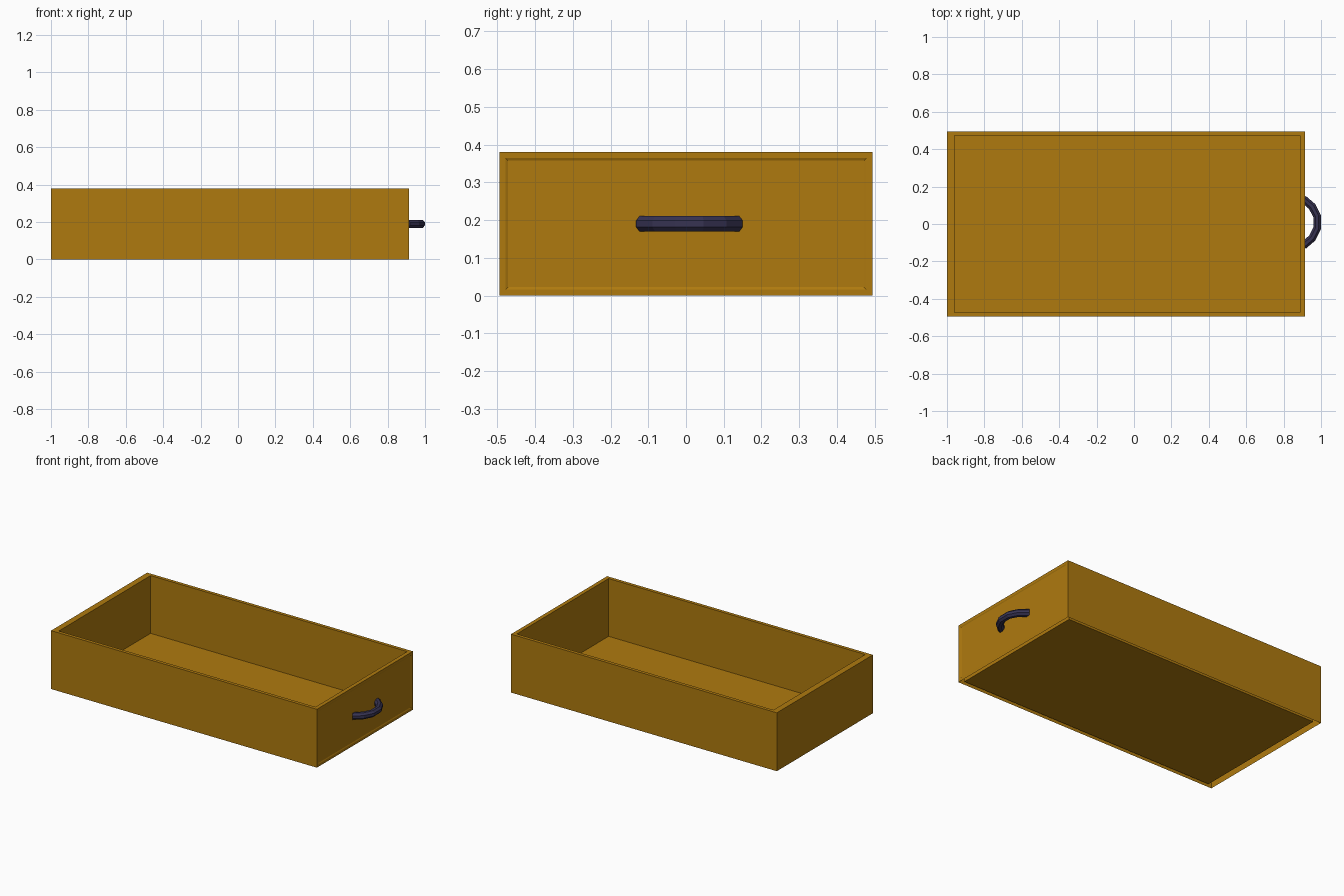
import bpy, bmesh, math
from mathutils import Vector

if "Cube" in bpy.data.objects:
    bpy.data.objects.remove(bpy.data.objects["Cube"])


def material(name, rgb):
    m = bpy.data.materials.new(name)
    m.diffuse_color = (*rgb, 1)
    m.use_nodes = True
    m.node_tree.nodes["Principled BSDF"].inputs["Base Color"].default_value = m.diffuse_color
    return m


def finish(name, bm, mat):
    me = bpy.data.meshes.new(name)
    bm.to_mesh(me)
    bm.free()
    me.materials.append(mat)
    ob = bpy.data.objects.new(name, me)
    bpy.context.collection.objects.link(ob)
    return ob


def bridge(bm, a, b):
    n = len(a)
    return [bm.faces.new((a[i], a[(i + 1) % n], b[(i + 1) % n], b[i])) for i in range(n)]


wood = material("ochre wood", (0.43, 0.195, 0.0045))
metal = material("dark navy metal", (0.038, 0.033, 0.085))


# Drawer box: thin-walled tray made from stacked rectangles, open underneath the walls
def rect(bm, x0, x1, y, z):
    return [bm.verts.new(p) for p in ((x0, -y, z), (x1, -y, z), (x1, y, z), (x0, y, z))]


bm = bmesh.new()
rings = [rect(bm, -1.0, 0.914, 0.494, 0.0), rect(bm, -1.0, 0.914, 0.494, 0.38),
         rect(bm, -0.96, 0.888, 0.472, 0.38), rect(bm, -0.96, 0.888, 0.472, 0.004)]
walls = [bridge(bm, a, b) for a, b in zip(rings, rings[1:])]
bm.faces.new(rings[-1])
bm.normal_update()
# Shallow recessed panel on the handle end
front = walls[0][1]
bmesh.ops.inset_individual(bm, faces=[front], thickness=0.023)
bmesh.ops.inset_individual(bm, faces=[front], thickness=0.009, depth=-0.003)
finish("drawer_box", bm, wood)

# Handle: octagonal bar swept along a faceted bow
half = [(0.905, 0.125), (0.952, 0.085), (0.979, 0.033)]
path = [Vector((x, -y, 0)) for x, y in half] + [Vector((x, y, 0)) for x, y in reversed(half)]
bm = bmesh.new()
sections = []
r = 0.021 / math.cos(math.pi / 8)
for i, p in enumerate(path):
    t = (path[min(i + 1, 5)] - path[max(i - 1, 0)]).normalized()
    side = Vector((t.y, -t.x, 0))
    ring = []
    for k in range(8):
        a = math.pi / 8 + k * math.pi / 4
        q = p + side * (r * math.cos(a)) + Vector((0, 0, r * math.sin(a)))
        ring.append(bm.verts.new(q + Vector((0, 0.009, 0.19))))
    sections.append(ring)
for a, b in zip(sections, sections[1:]):
    bridge(bm, a, b)
bm.faces.new(sections[0])
bm.faces.new(sections[-1])
bmesh.ops.recalc_face_normals(bm, faces=bm.faces)
finish("pull_handle", bm, metal)
